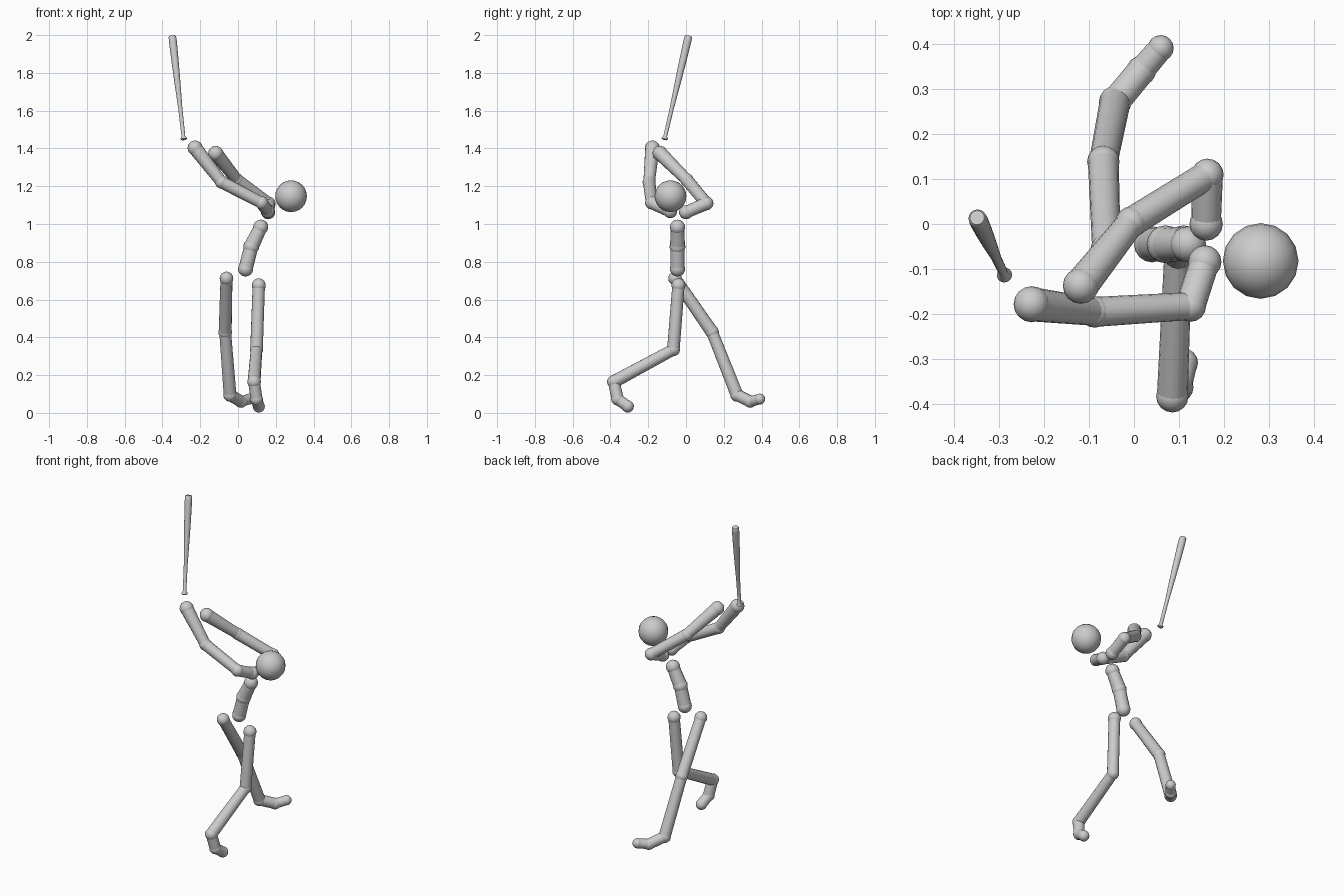
import bpy, bmesh
from mathutils import Vector, Matrix

if "Cube" in bpy.data.objects:
    bpy.data.objects.remove(bpy.data.objects["Cube"])

grey = bpy.data.materials.new("light_grey")
grey.diffuse_color = (0.6, 0.6, 0.6, 1)
grey.use_nodes = True
grey.node_tree.nodes["Principled BSDF"].inputs["Base Color"].default_value = grey.diffuse_color


def finish(name, bm):
    me = bpy.data.meshes.new(name)
    bm.to_mesh(me)
    bm.free()
    me.materials.append(grey)
    ob = bpy.data.objects.new(name, me)
    bpy.context.collection.objects.link(ob)
    bpy.ops.object.select_all(action='DESELECT')
    ob.select_set(True)
    bpy.context.view_layer.objects.active = ob
    bpy.ops.object.shade_smooth_by_angle(angle=0.7)
    return ob


def aim(a, b):
    # places a z-aligned shape at a, pointing towards b
    turn = (b - a).to_track_quat('Z', 'Y').to_matrix().to_4x4()
    return Matrix.Translation(a) @ turn


def add_ball(bm, centre, r, segs=16, rings=10):
    bmesh.ops.create_uvsphere(bm, u_segments=segs, v_segments=rings, radius=r,
                              matrix=Matrix.Translation(centre))


def chain(name, points, radii):
    """Ball joints linked by slightly slimmer cylinders."""
    bm = bmesh.new()
    pts = [Vector(p) for p in points]
    for p, r in zip(pts, radii):
        add_ball(bm, p, r)
    for a, b, ra, rb in zip(pts, pts[1:], radii, radii[1:]):
        middle = Matrix.Translation((0, 0, (b - a).length / 2))
        bmesh.ops.create_cone(bm, cap_ends=True, segments=16,
                              radius1=ra * 0.88, radius2=rb * 0.95,
                              depth=(b - a).length, matrix=aim(a, b) @ middle)
    finish(name, bm)


# head
bm = bmesh.new()
add_ball(bm, (0.281, -0.082, 1.147), 0.084, 16, 12)
finish("head", bm)

# torso
chain("spine", [(0.12, -0.045, 0.983), (0.07, -0.045, 0.88), (0.04, -0.045, 0.762)],
      [0.04, 0.042, 0.04])

# arms: inner shoulder, outer shoulder, elbow, hand
chain("front_arm", [(0.157, -0.084, 1.068), (0.125, -0.182, 1.112),
                    (-0.087, -0.195, 1.222), (-0.227, -0.178, 1.402)],
      [0.037, 0.035, 0.035, 0.04])
chain("back_arm", [(0.16, 0.0, 1.062), (0.163, 0.109, 1.109),
                   (-0.006, 0.004, 1.234), (-0.118, -0.137, 1.374)],
      [0.037, 0.036, 0.035, 0.04])

# legs: hip, knee, ankle, ball of foot, toe
chain("back_leg", [(-0.061, -0.058, 0.712), (-0.068, 0.138, 0.428),
                   (-0.042, 0.27, 0.095), (0.016, 0.34, 0.06),
                   (0.059, 0.39, 0.073)],
      [0.036, 0.036, 0.036, 0.033, 0.029])
chain("front_leg", [(0.11, -0.04, 0.675), (0.098, -0.067, 0.335),
                    (0.085, -0.382, 0.165), (0.098, -0.362, 0.073),
                    (0.11, -0.308, 0.034)],
      [0.037, 0.035, 0.036, 0.034, 0.032])

# bat: lathe profile of (position along the length, radius)
low, high = Vector((-0.287, -0.114, 1.446)), Vector((-0.348, 0.014, 1.996))
profile = [(0, 0.012), (0.006, 0.017), (0.018, 0.016), (0.035, 0.01),
           (0.3, 0.011), (0.55, 0.016), (0.75, 0.019), (0.95, 0.021),
           (0.99, 0.02), (1, 0.016)]
bm = bmesh.new()
length = (high - low).length
rings = []
for t, r in profile:
    ring = bmesh.ops.create_circle(bm, segments=16, radius=r,
                                   matrix=aim(low, high) @ Matrix.Translation((0, 0, t * length)))
    rings.append(ring["verts"])
for a, b in zip(rings, rings[1:]):
    for i in range(16):
        j = (i + 1) % 16
        bm.faces.new((a[i], a[j], b[j], b[i]))
bm.faces.new(rings[0][::-1])
bm.faces.new(rings[-1])
bmesh.ops.recalc_face_normals(bm, faces=bm.faces)
finish("bat", bm)
